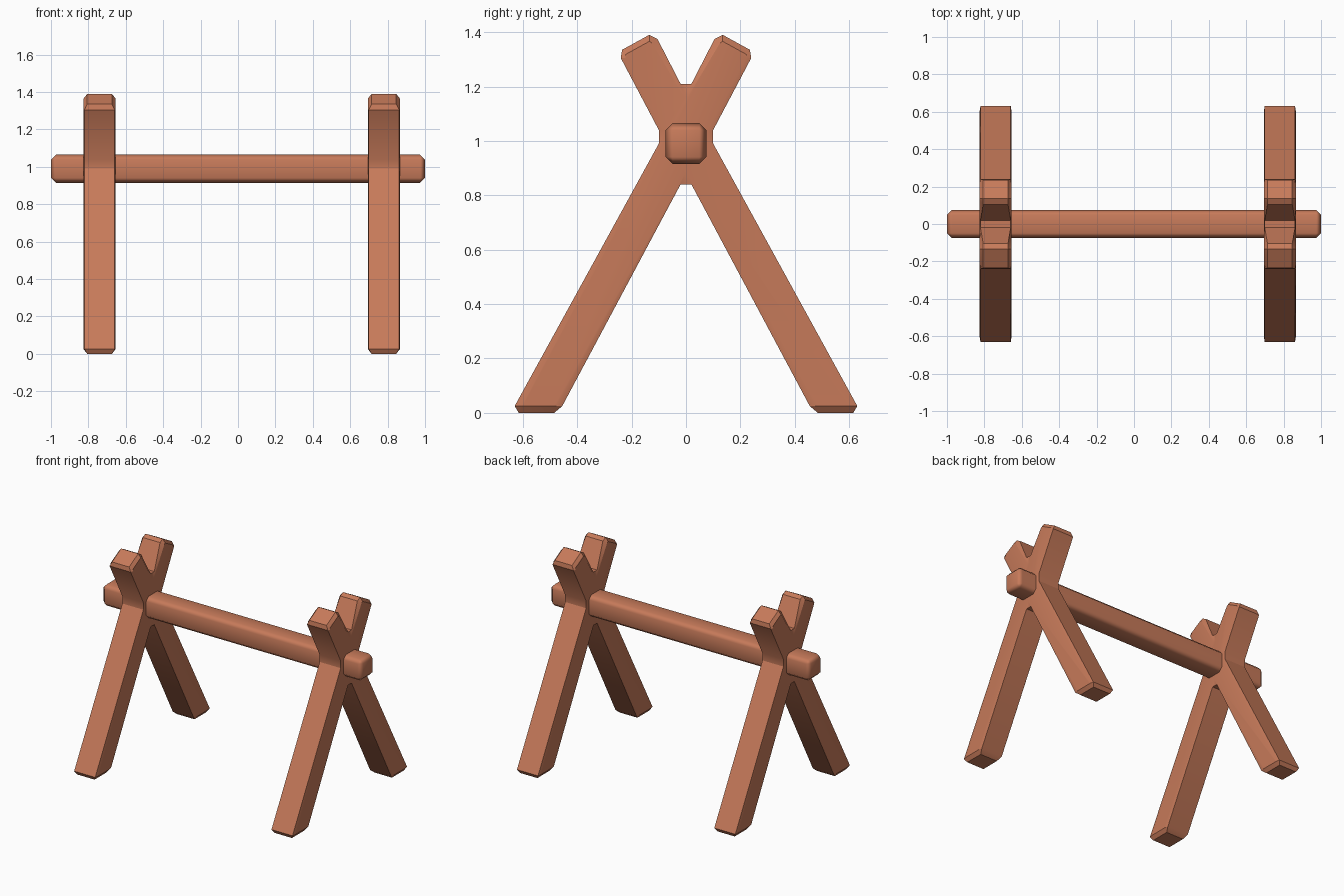
import bpy, bmesh

cube = bpy.data.objects.get("Cube")
if cube:
    bpy.data.objects.remove(cube, do_unlink=True)

wood = bpy.data.materials.new("red_brown_wood")
wood.use_nodes = True
color = (0.57, 0.195, 0.102, 1)
wood.diffuse_color = color
bsdf = wood.node_tree.nodes["Principled BSDF"]
bsdf.inputs["Base Color"].default_value = color
bsdf.inputs["Roughness"].default_value = 0.8


def finish(name, bm, angle):
    """Turn a bmesh into a shaded wooden object."""
    bmesh.ops.recalc_face_normals(bm, faces=bm.faces[:])
    mesh = bpy.data.meshes.new(name)
    bm.to_mesh(mesh)
    bm.free()
    mesh.materials.append(wood)
    obj = bpy.data.objects.new(name, mesh)
    bpy.context.collection.objects.link(obj)
    bpy.ops.object.select_all(action='DESELECT')
    obj.select_set(True)
    bpy.context.view_layer.objects.active = obj
    bpy.ops.object.shade_smooth_by_angle(angle=angle)
    return obj


# Half outline of a crossed frame: rim (y, z), then crowned face (y, z)
HALF = [
    ((0.02, 1.21), (0.006, 1.16)),     # upper crotch
    ((0.105, 1.375), (0.125, 1.36)),   # arm tip
    ((0.135, 1.39), (0.135, 1.366)),
    ((0.235, 1.335), (0.222, 1.318)),
    ((0.24, 1.305), (0.222, 1.305)),
    ((0.1, 1.04), (0.08, 1.035)),      # side of the crossing
    ((0.1, 0.99), (0.08, 1.0)),
    ((0.63, 0.025), (0.605, 0.025)),   # foot
    ((0.615, 0), (0.6, 0.025)),
    ((0.485, 0), (0.485, 0.025)),
    ((0.455, 0.025), (0.478, 0.025)),
    ((0.02, 0.84), (0.004, 0.88)),     # lower crotch
]


def crossed_frame(name, x):
    bm = bmesh.new()
    outline = HALF + [((-a, b), (-c, d)) for (a, b), (c, d) in reversed(HALF)]
    face_x, rim_x, tip_x = 0.085, 0.081, 0.066

    def ring(side, part):
        verts = []
        for pair in outline:
            y, z = pair[part]
            tip = z < 0.01 or z > 1.33
            depth = face_x if part else (tip_x if tip else rim_x)
            verts.append(bm.verts.new((x + side * depth, y, z)))
        return verts

    rings = [ring(-1, 1), ring(-1, 0), ring(1, 0), ring(1, 1)]
    n = len(outline)
    for a, b in zip(rings, rings[1:]):
        for i in range(n):
            j = (i + 1) % n
            bm.faces.new((a[i], a[j], b[j], b[i]))
    bm.faces.new(rings[0])
    bm.faces.new(rings[-1])
    return finish(name, bm, 0.5)


# Two crossed leg frames
crossed_frame("right_crossed_legs", -0.74)
crossed_frame("left_crossed_legs", 0.78)

# Long chamfered crossbar
bm = bmesh.new()
bmesh.ops.create_cube(bm, size=1)
for v in bm.verts:
    v.co = (v.co.x * 2, v.co.y * 0.15, v.co.z * 0.15 + 0.99)
bmesh.ops.bevel(bm, geom=bm.edges[:], offset=0.026, segments=1, affect='EDGES')
bar = finish("crossbar", bm, 0.9)
bar.modifiers.new("Even shading", 'WEIGHTED_NORMAL').keep_sharp = True
